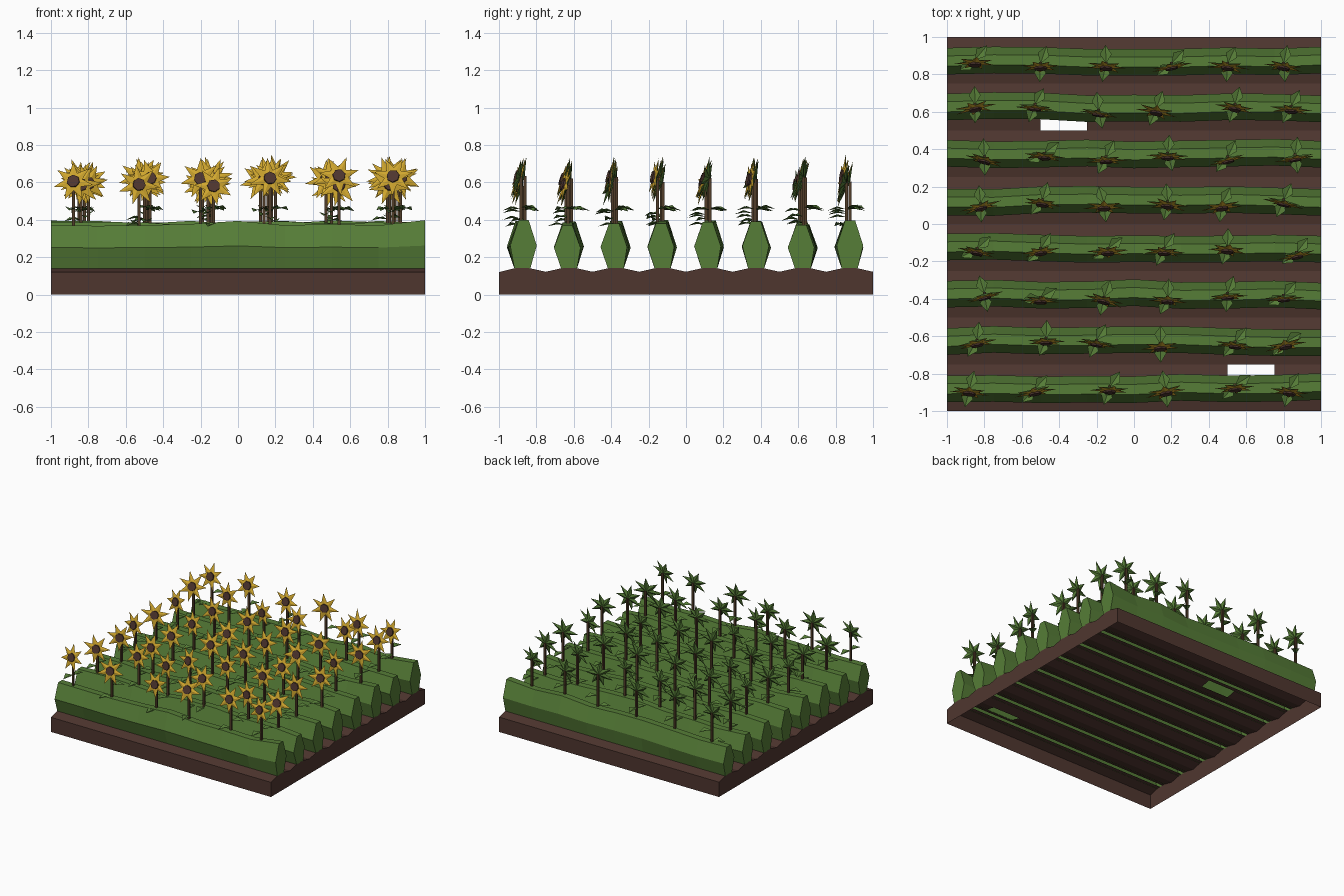
import bpy, bmesh, math, random
from mathutils import Matrix, Vector

if "Cube" in bpy.data.objects:
    bpy.data.objects.remove(bpy.data.objects["Cube"])

random.seed(7)
R = random.uniform


def material(name, rgb):
    m = bpy.data.materials.new(name)
    lin = [(c / 255 / 12.92) if c / 255 <= 0.04045 else ((c / 255 + 0.055) / 1.055) ** 2.4 for c in rgb]
    m.diffuse_color = (*lin, 1)
    m.use_nodes = True
    m.node_tree.nodes["Principled BSDF"].inputs["Base Color"].default_value = m.diffuse_color
    return m


SOIL = material("soil brown", (79, 54, 47))
GREEN = material("leaf green", (86, 125, 55))
GOLD = material("petal gold", (207, 166, 46))
STEM = material("stem brown", (80, 60, 40))


class Part:
    """Collects faces of one part, then makes an object of them."""
    def __init__(self):
        self.bm = bmesh.new()

    def face(self, pts, mat=0, mx=Matrix()):
        f = self.bm.faces.new([self.bm.verts.new(mx @ Vector(p)) for p in pts])
        f.material_index = mat

    def finish(self, name, mats, closed=True):
        bm = self.bm
        if closed:
            bmesh.ops.remove_doubles(bm, verts=bm.verts, dist=0.0005)
            bmesh.ops.recalc_face_normals(bm, faces=bm.faces)
        me = bpy.data.meshes.new(name)
        bm.to_mesh(me)
        bm.free()
        for m in mats:
            me.materials.append(m)
        ob = bpy.data.objects.new(name, me)
        bpy.context.collection.objects.link(ob)


ROWS = [0.875 - 0.25 * i for i in range(8)]
XS = [-1 + 0.25 * i for i in range(9)]

# Ridged soil slab, open below, with a slot under each hedge and two gaps
profile = [(-1, 0.12)]
for c in reversed(ROWS):
    profile += [(c - 0.045, 0.14), (c - 0.015, 0.143), (c + 0.015, 0.143),
                (c + 0.045, 0.14), (c + 0.125, 0.122)]
soil = Part()
gaps = [(-0.375, 0.54), (0.625, -0.79)]
for (y0, z0), (y1, z1) in zip(profile, profile[1:]):
    for x0, x1 in zip(XS, XS[1:]):
        slot = abs(y1 - y0 - 0.03) < 1e-4 and abs(z0 - 0.143) < 1e-4 and z0 == z1
        hole = any(x0 < gx < x1 and y0 < gy < y1 for gx, gy in gaps)
        if not slot and not hole:
            soil.face([(x0, y0, z0), (x1, y0, z0), (x1, y1, z1), (x0, y1, z1)])
    for x in (-1, 1):
        soil.face([(x, y0, 0), (x, y1, 0), (x, y1, z1), (x, y0, z0)])
for y, z in (profile[0], profile[-1]):
    for x0, x1 in zip(XS, XS[1:]):
        soil.face([(x0, y, 0), (x1, y, 0), (x1, y, z), (x0, y, z)])
soil.finish("soil_bed", [SOIL])

# Hedge rows: a six-point section, slightly wobbled along the row
section = [(-0.042, 0.138), (-0.072, 0.255), (-0.027, 0.38),
           (0.027, 0.38), (0.07, 0.255), (0.042, 0.138)]
for i, c in enumerate(ROWS):
    hedge = Part()
    rings = []
    for x in XS:
        dy, dz = R(-0.01, 0.01), R(-0.014, 0.018)
        rings.append([(x, c + y + (dy if z > 0.2 else 0),
                       z + (dz if z > 0.3 else dz * 0.4 if z > 0.2 else 0)) for y, z in section])
    for a, b in zip(rings, rings[1:]):
        for k in range(5):
            hedge.face([a[k], b[k], b[k + 1], a[k + 1]])
    hedge.face(rings[0])
    hedge.face(rings[-1])
    hedge.finish(f"hedge_row_{i + 1}", [GREEN])

# Flower head places in hundredths, one line per row: x and y in turn
PLACES = [
    (-85, 86, -50, 84, -15, 84, 20, 84, 50, 84, 80, 84),
    (-85, 62, -53, 62, -19, 59, 12, 60, 54, 62, 84, 61),
    (-80, 34, -48, 36, -15, 34, 18, 36, 50, 34, 86, 35),
    (-82, 9, -49, 11, -16, 9, 18, 10, 47, 9, 80, 11),
    (-84, -15, -50, -15, -14, -15, 16, -15, 50, -14, 87, -17),
    (-80, -39, -50, -41, -16, -41, 18, -41, 50, -39, 80, -40),
    (-84, -64, -47, -63, -20, -64, 14, -66, 54, -65, 81, -65),
    (-88, -90, -53, -90, -13, -89, 17, -90, 54, -88, 83, -90),
]


def ring(n, r, y, a0=0.0):
    return [(r * math.sin(a0 + 2 * math.pi * k / n), y, r * math.cos(a0 + 2 * math.pi * k / n)) for k in range(n)]


for i, line in enumerate(PLACES):
    heads, stems, leaves = Part(), Part(), Part()
    for x, y in zip(line[::2], line[1::2]):
        x, y, z = x / 100, y / 100, R(0.58, 0.635)
        mx = (Matrix.Translation((x, y, z)) @ Matrix.Rotation(R(-0.28, 0.28), 4, 'Z')
              @ Matrix.Rotation(R(-0.32, -0.12), 4, 'X'))
        # Star of seven petals: gold in front, green behind
        a0, rad = R(0, 0.9), R(0.105, 0.12)
        tips = ring(7, rad, 0, a0)
        dips = ring(7, 0.05, 0, a0 + math.pi / 7)
        for k in range(7):
            for dip in (dips[k], dips[k - 1]):
                heads.face([tips[k], dip, (0, -0.01, 0)], 0, mx)
                heads.face([tips[k], dip, (0, 0.018, 0)], 1, mx)
        # Seed disc
        front, back = ring(7, 0.034, -0.014, a0), ring(7, 0.036, -0.002, a0)
        heads.face(front, 2, mx)
        for k in range(7):
            heads.face([back[k - 1], back[k], front[k], front[k - 1]], 2, mx)
        # Four-sided stem
        sy, w = y + 0.018, 0.008
        corners = [(x - w, sy - w), (x + w, sy - w), (x + w, sy + w), (x - w, sy + w)]
        for k in range(4):
            (ax, ay), (bx, by) = corners[k - 1], corners[k]
            stems.face([(ax, ay, 0.3), (bx, by, 0.3), (bx, by, z), (ax, ay, z)])
        stems.face([(px, py, z) for px, py in corners])
        # Two opposed kite-shaped leaves, folded along the middle
        turn = R(0.5, 1.9)
        for ang, lz in ((turn, R(0.45, 0.465)), (turn + math.pi + R(-0.4, 0.4), R(0.37, 0.46))):
            lm = Matrix.Translation((x, sy, lz)) @ Matrix.Rotation(ang, 4, 'Z')
            for s in (-1, 1):
                leaves.face([(0, 0, 0), (0.05, s * 0.032, 0.016), (0.1, 0, -0.006), (0.05, 0, 0.004)], 0, lm)
    heads.finish(f"flower_heads_{i + 1}", [GOLD, GREEN, SOIL])
    stems.finish(f"flower_stems_{i + 1}", [STEM])
    leaves.finish(f"flower_leaves_{i + 1}", [GREEN], closed=False)
